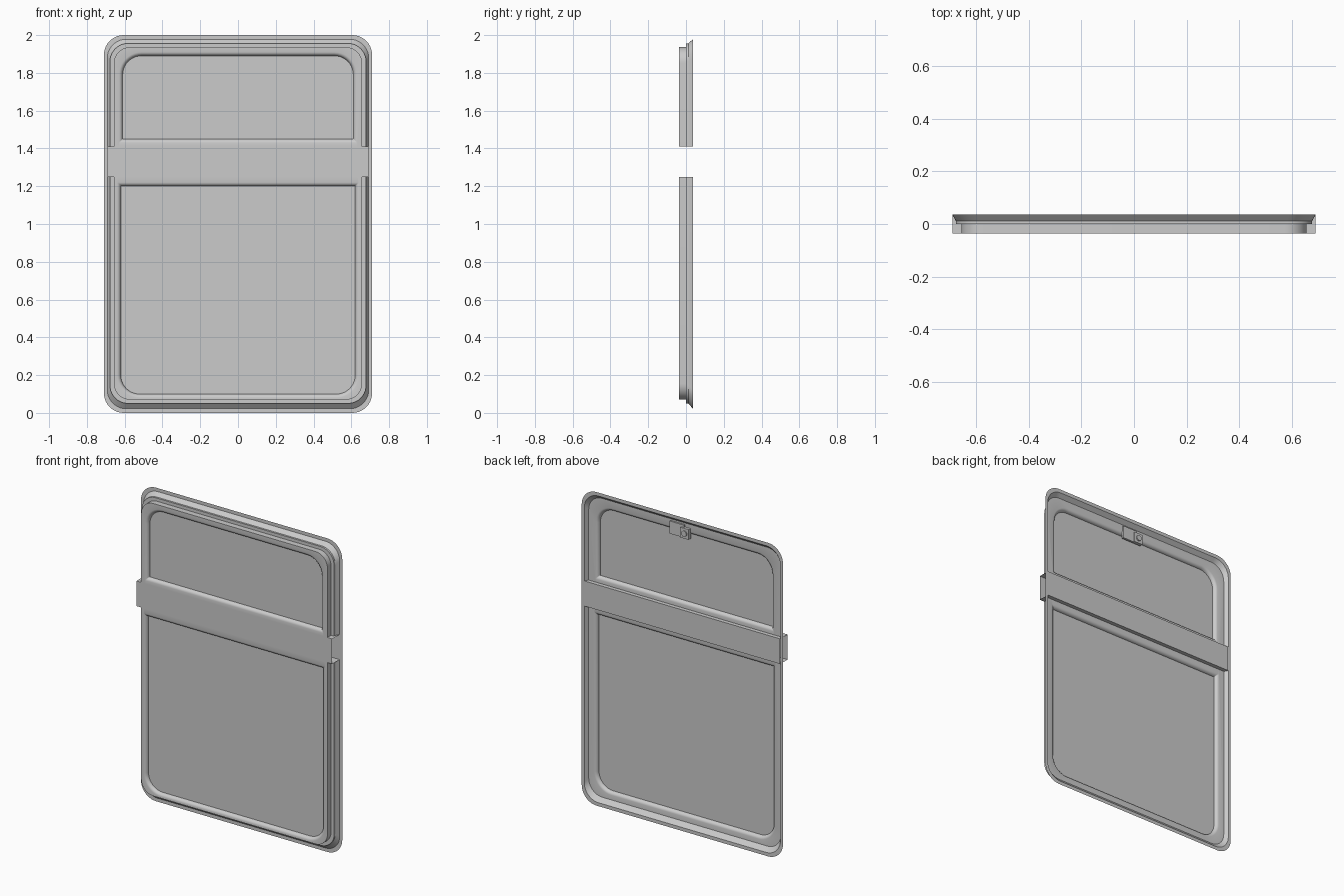
import bpy, bmesh, math
from mathutils import Vector

if "Cube" in bpy.data.objects:
    bpy.data.objects.remove(bpy.data.objects["Cube"])

SEG = 10          # segments per rounded corner
FRONT, BACK, LIP = -0.037, 0.012, 0.037


def outline(hw, z0, z1, r_bottom, r_top):
    """Rounded rectangle in x,z, counter-clockwise from bottom right."""
    pts = []
    corners = ((1, z0, r_bottom, -90), (1, z1, r_top, 0),
               (-1, z1, r_top, 90), (-1, z0, r_bottom, 180))
    for sx, z, r, start in corners:
        cx = sx * (hw - r)
        cz = z + r if z == z0 else z - r
        for i in range(SEG + 1):
            a = math.radians(start + 90 * i / SEG)
            pts.append((cx + r * math.cos(a), cz + r * math.sin(a)))
    return pts


def add_ring(bm, pts, y):
    return [bm.verts.new((x, y, z)) for x, z in pts]


def bridge(bm, a, b):
    n = len(a)
    for i in range(n):
        j = (i + 1) % n
        bm.faces.new((a[i], a[j], b[j], b[i]))


def ring_edges(bm, ring):
    return [bm.edges.get((ring[i - 1], ring[i])) for i in range(len(ring))]


def finish(bm, name, angle=35):
    bmesh.ops.recalc_face_normals(bm, faces=bm.faces)
    mesh = bpy.data.meshes.new(name)
    bm.to_mesh(mesh)
    bm.free()
    ob = bpy.data.objects.new(name, mesh)
    bpy.context.collection.objects.link(ob)
    bpy.context.view_layer.objects.active = ob
    ob.select_set(True)
    bpy.ops.object.shade_smooth_by_angle(angle=math.radians(angle))
    ob.select_set(False)
    return ob


def box(name, lo, hi):
    bm = bmesh.new()
    bmesh.ops.create_cube(bm, size=1)
    lo, hi = Vector(lo), Vector(hi)
    for v in bm.verts:
        v.co = (lo + hi) / 2 + v.co * (hi - lo)
    return finish(bm, name)


# Openings: half width, bottom, top, bottom radius, top radius
openings = {"upper_pane": (0.63, 1.43, 1.91, 0.006, 0.12),
            "lower_pane": (0.64, 0.08, 1.22, 0.12, 0.006)}


def inset(o, d):
    hw, z0, z1, rb, rt = o
    return outline(hw - d, z0 + d, z1 - d, max(rb - d, 0.004), max(rt - d, 0.004))


# Frame: stepped outer wall with flared lip
bm = bmesh.new()
steps = [(0.71, 0.0, 2.0, 0.105, LIP), (0.692, 0.022, 1.978, 0.1, LIP),
         (0.678, 0.05, 1.956, 0.095, BACK), (0.678, 0.05, 1.956, 0.095, 0.0),
         (0.657, 0.07, 1.936, 0.085, 0.0), (0.657, 0.07, 1.936, 0.085, FRONT)]
rings = [add_ring(bm, outline(hw, z0, z1, r, r), y) for hw, z0, z1, r, y in steps]
for a, b in zip(rings, rings[1:]):
    bridge(bm, a, b)

# Frame: half-round inner edges of both openings
front_edges = ring_edges(bm, rings[-1])
back_edges = ring_edges(bm, rings[2])
mid, half = (FRONT + BACK) / 2, (BACK - FRONT) / 2
for o in openings.values():
    beads = []
    for i in range(9):
        a = math.pi * i / 8
        beads.append(add_ring(bm, inset(o, 0.02 * math.sin(a)), mid - half * math.cos(a)))
    for a, b in zip(beads, beads[1:]):
        bridge(bm, a, b)
    front_edges += ring_edges(bm, beads[0])
    back_edges += ring_edges(bm, beads[-1])

# Frame: front and back faces around the openings
for edges, ny in ((front_edges, -1), (back_edges, 1)):
    bmesh.ops.triangle_fill(bm, use_beauty=True, use_dissolve=False,
                            edges=edges, normal=(0, ny, 0))

# Frame: gap where the crossbar passes through, outer lip kept
B0, B1 = 1.25, 1.41
for z in (B0, B1):
    bmesh.ops.bisect_plane(bm, geom=bm.verts[:] + bm.edges[:] + bm.faces[:],
                           plane_co=(0, 0, z), plane_no=(0, 0, 1))
gap = [f for f in bm.faces if B0 < f.calc_center_median().z < B1
       and f.calc_center_median().y < LIP - 0.001]
bmesh.ops.delete(bm, geom=gap, context='FACES')
finish(bm, "frame")

# Crossbar: rectangular tube with open ends
bm = bmesh.new()
section = ((FRONT, B0), (LIP, B0), (LIP, B1), (FRONT, B1))
ends = [[bm.verts.new((x, y, z)) for y, z in section] for x in (-0.691, 0.691)]
bridge(bm, *ends)
finish(bm, "crossbar")

# Panes: thin rounded sheets held in the openings
for name, o in openings.items():
    bm = bmesh.new()
    sheet = [add_ring(bm, inset(o, 0.018), mid + dy) for dy in (-0.003, 0.003)]
    bridge(bm, *sheet)
    for s in sheet:
        bm.faces.new(s)
    finish(bm, name)

# Latch on the back of the top rail
box("latch_plate", (0.0, BACK - 0.004, 1.865), (0.1, 0.022, 1.945))
box("latch_body", (-0.04, BACK - 0.004, 1.865), (0.02, 0.03, 1.93))
bpy.ops.mesh.primitive_cylinder_add(vertices=20, radius=0.018, depth=0.012,
                                    location=(-0.01, 0.031, 1.897),
                                    rotation=(math.pi / 2, 0, 0))
bpy.context.object.name = "latch_knob"
bpy.ops.object.shade_smooth_by_angle(angle=math.radians(35))
